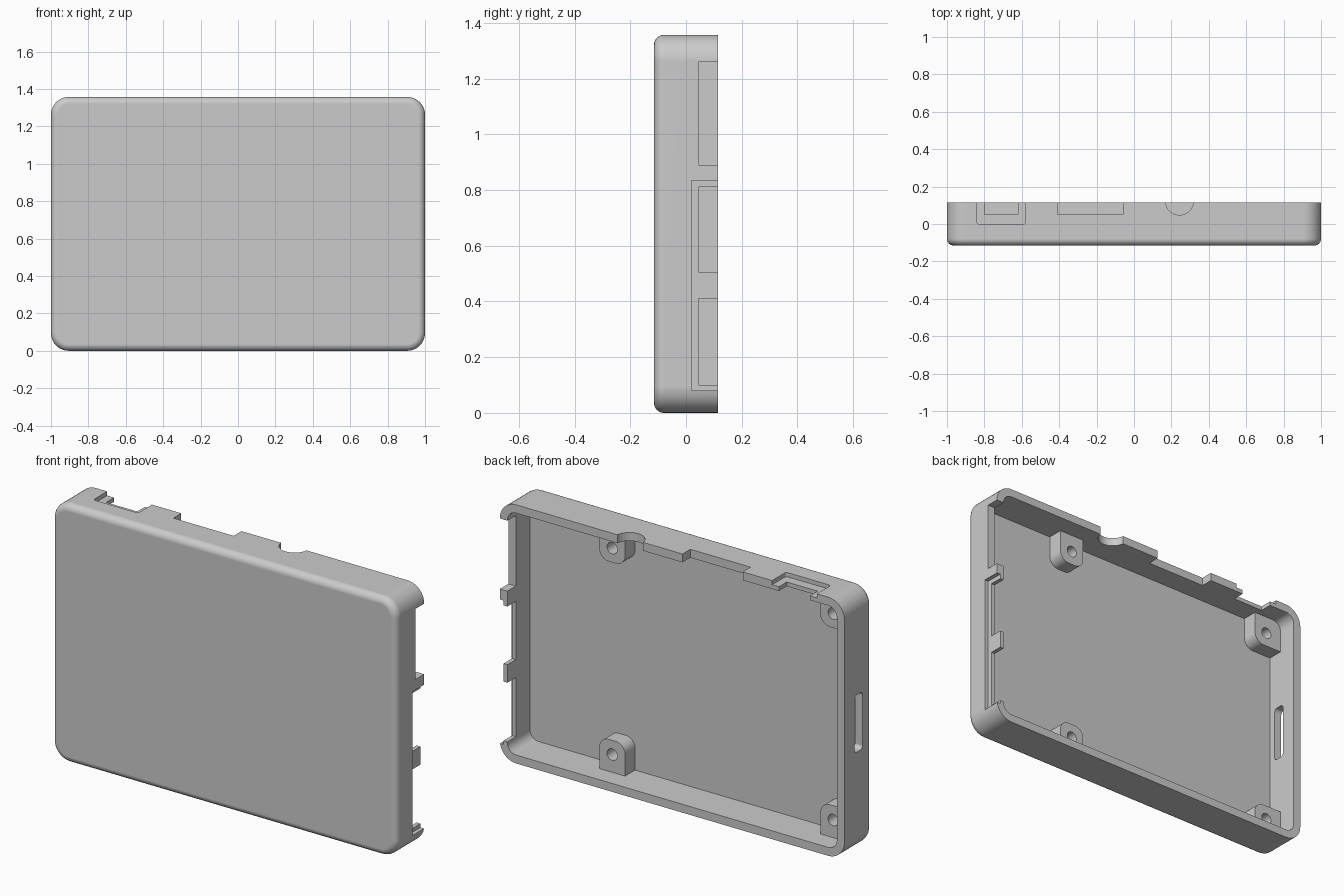
import bpy
import bmesh
import math
from mathutils import Matrix, Vector

cube = bpy.data.objects.get("Cube")
if cube:
    bpy.data.objects.remove(cube, do_unlink=True)

W, D, H = 1.0, 0.115, 1.357      # half width, half depth, full height
WALL = 0.044
FLOOR = -D + WALL                # inner face of the front panel
OPEN = 0.2                       # cutters run past the open back

grey = bpy.data.materials.new("case grey")
grey.diffuse_color = (0.6, 0.6, 0.6, 1)
grey.use_nodes = True
grey.node_tree.nodes["Principled BSDF"].inputs["Base Color"].default_value = (0.6, 0.6, 0.6, 1)


def finish(name, bm):
    bmesh.ops.recalc_face_normals(bm, faces=bm.faces[:])
    mesh = bpy.data.meshes.new(name)
    bm.to_mesh(mesh)
    bm.free()
    mesh.materials.append(grey)
    obj = bpy.data.objects.new(name, mesh)
    bpy.context.collection.objects.link(obj)
    return obj


def block(name, lo, hi, radius=0, axis=1, rule=None, front_radius=0):
    """Box between two corners, rounded on the edges along one axis."""
    bm = bmesh.new()
    bmesh.ops.create_cube(bm, size=1)
    lo, hi = Vector(lo), Vector(hi)
    mid, size = (lo + hi) / 2, hi - lo
    for v in bm.verts:
        v.co = mid + Vector(v.co[i] * size[i] for i in range(3))
    if radius:
        edges = []
        for e in bm.edges:
            a, b = (v.co for v in e.verts)
            if abs(a[axis] - b[axis]) > 1e-5 and (rule is None or rule((a + b) / 2 - mid)):
                edges.append(e)
        bmesh.ops.bevel(bm, geom=edges, offset=radius, segments=10,
                        profile=0.5, affect='EDGES')
    if front_radius:
        edges = [e for e in bm.edges if all(v.co.y < lo.y + 1e-5 for v in e.verts)]
        bmesh.ops.bevel(bm, geom=edges, offset=front_radius, segments=8,
                        profile=0.5, affect='EDGES')
    return finish(name, bm)


def cylinder(name, centre, radius, depth, along_y=False):
    bm = bmesh.new()
    turn = Matrix.Rotation(math.pi / 2, 4, 'X') if along_y else Matrix()
    bmesh.ops.create_cone(bm, cap_ends=True, segments=40, radius1=radius, radius2=radius,
                          depth=depth, matrix=Matrix.Translation(centre) @ turn)
    return finish(name, bm)


def combine(target, tool, operation='DIFFERENCE'):
    tool.hide_render = True
    mod = target.modifiers.new(operation, 'BOOLEAN')
    mod.operation, mod.solver, mod.object = operation, 'EXACT', tool
    bpy.context.view_layer.objects.active = target
    bpy.ops.object.modifier_apply(modifier=mod.name)
    bpy.data.objects.remove(tool, do_unlink=True)


# Hollow tray: rounded panel with its open side to the back
case = block("case_shell", (-W, -D, 0), (W, D, H), 0.095, front_radius=0.036)
combine(case, block("cavity", (WALL - W, FLOOR, WALL), (W - WALL, OPEN, H - WALL), 0.051))

# Four screw bosses grown out of the walls, each with a blind hole
REACH, EMBED, BOSS_TOP = 0.075, 0.02, 0.012
for x in (-0.863, 0.42):
    corner = x < 0
    left = EMBED - W if corner else x - REACH
    for top in (False, True):
        z = H - 0.137 if top else 0.137
        z0, z1 = (z - REACH, H - EMBED) if top else (EMBED, z + REACH)

        def rounded(p, corner=corner, top=top):
            inner_z = (p.z < 0) == top
            return (p.x > 0) == inner_z if corner else inner_z

        combine(case, block("boss", (left, -0.09, z0), (x + REACH, BOSS_TOP, z1),
                            0.055, rule=rounded), 'UNION')
        depth = BOSS_TOP - FLOOR
        combine(case, cylinder("boss_hole", (x, FLOOR + depth / 2 + 0.05, z),
                               0.03, depth + 0.1, along_y=True))

# Left wall: shallow outer recess and three port openings
combine(case, block("port_recess", (W - 0.022, 0.02, 0.08), (1.1, OPEN, 0.835)))
for z0, z1 in ((0.10, 0.41), (0.505, 0.81), (0.89, 1.26)):
    combine(case, block("port_opening", (0.9, 0.045, z0), (1.1, OPEN, z1)))

# Top wall: recessed power port, wide port and round jack
combine(case, block("power_recess", (-0.84, 0, H - 0.022), (-0.58, OPEN, 1.5), 0.012, axis=2))
for x0, x1 in ((-0.80, -0.62), (-0.41, -0.06)):
    combine(case, block("top_opening", (x0, 0.05, 1.27), (x1, OPEN, 1.5)))
combine(case, cylinder("jack_opening", (0.243, 0.123, 1.35), 0.075, 0.16))

# Right wall: card slot
combine(case, block("card_slot", (-1.1, -0.035, 0.53), (-0.9, 0.032, 0.83), 0.02, axis=0))

# Smooth rounded edges, crisp corners
bpy.ops.object.select_all(action='DESELECT')
case.select_set(True)
bpy.context.view_layer.objects.active = case
bpy.ops.object.shade_smooth_by_angle(angle=math.radians(30))
normals = case.modifiers.new("weighted_normals", 'WEIGHTED_NORMAL')
normals.keep_sharp = True
